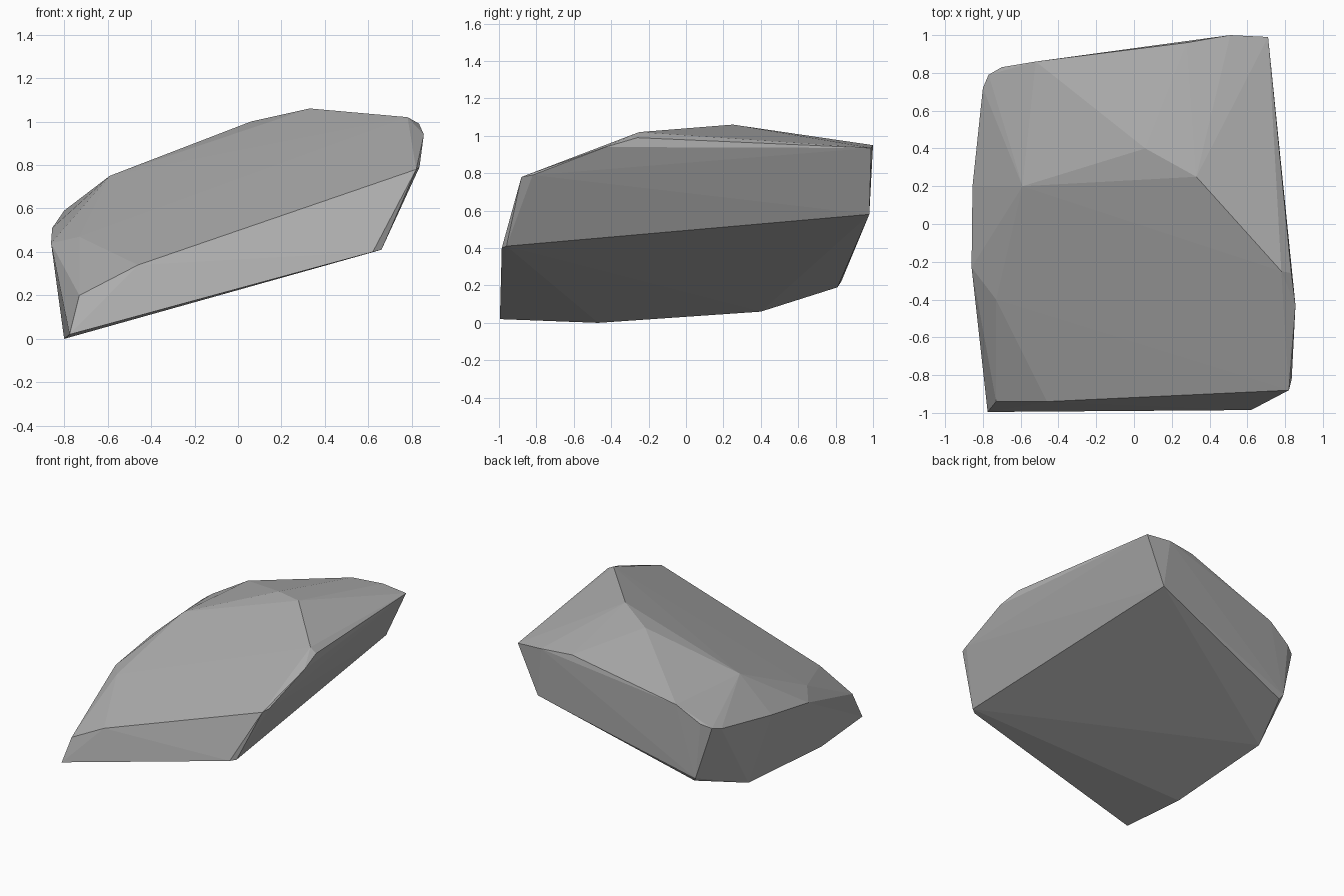
import bpy
import bmesh

# Corner points of the faceted boulder, grouped by region
underside = [(-0.775, -0.995, 0.02), (-0.80, -0.47, 0.0), (-0.80, 0.40, 0.06),
             (-0.64, 0.81, 0.19), (-0.66, 0.83, 0.22), (0.55, 0.98, 0.58),
             (0.62, -0.985, 0.40), (0.66, -0.96, 0.41)]
crown = [(-0.59, 0.20, 0.75), (0.06, 0.40, 1.0), (0.33, 0.25, 1.06),
         (0.78, -0.25, 1.02)]
front_rim = [(-0.73, -0.94, 0.20), (-0.46, -0.94, 0.34), (0.82, -0.88, 0.78),
             (0.835, -0.82, 0.79), (-0.73, -0.40, 0.47)]
right_rim = [(0.855, -0.43, 0.94), (0.833, -0.26, 0.99), (0.71, 0.99, 0.935)]
back_rim = [(0.51, 1.0, 0.95), (0.28, 0.96, 0.95), (-0.52, 0.86, 0.75),
            (-0.70, 0.83, 0.64), (-0.77, 0.79, 0.61)]
left_rim = [(-0.80, 0.72, 0.59), (-0.855, 0.20, 0.51), (-0.86, -0.23, 0.44)]

# Wrap the points in a convex shell
bm = bmesh.new()
for point in underside + crown + front_rim + right_rim + back_rim + left_rim:
    bm.verts.new(point)
bmesh.ops.convex_hull(bm, input=bm.verts[:])
bmesh.ops.delete(bm, geom=[v for v in bm.verts if not v.link_faces], context='VERTS')
bmesh.ops.recalc_face_normals(bm, faces=bm.faces[:])

mesh = bpy.data.meshes.new("boulder")
bm.to_mesh(mesh)
bm.free()
boulder = bpy.data.objects.new("boulder", mesh)
bpy.context.collection.objects.link(boulder)

# Plain stone colour
stone = bpy.data.materials.new("grey_stone")
stone.diffuse_color = (0.42, 0.42, 0.42, 1.0)
mesh.materials.append(stone)
